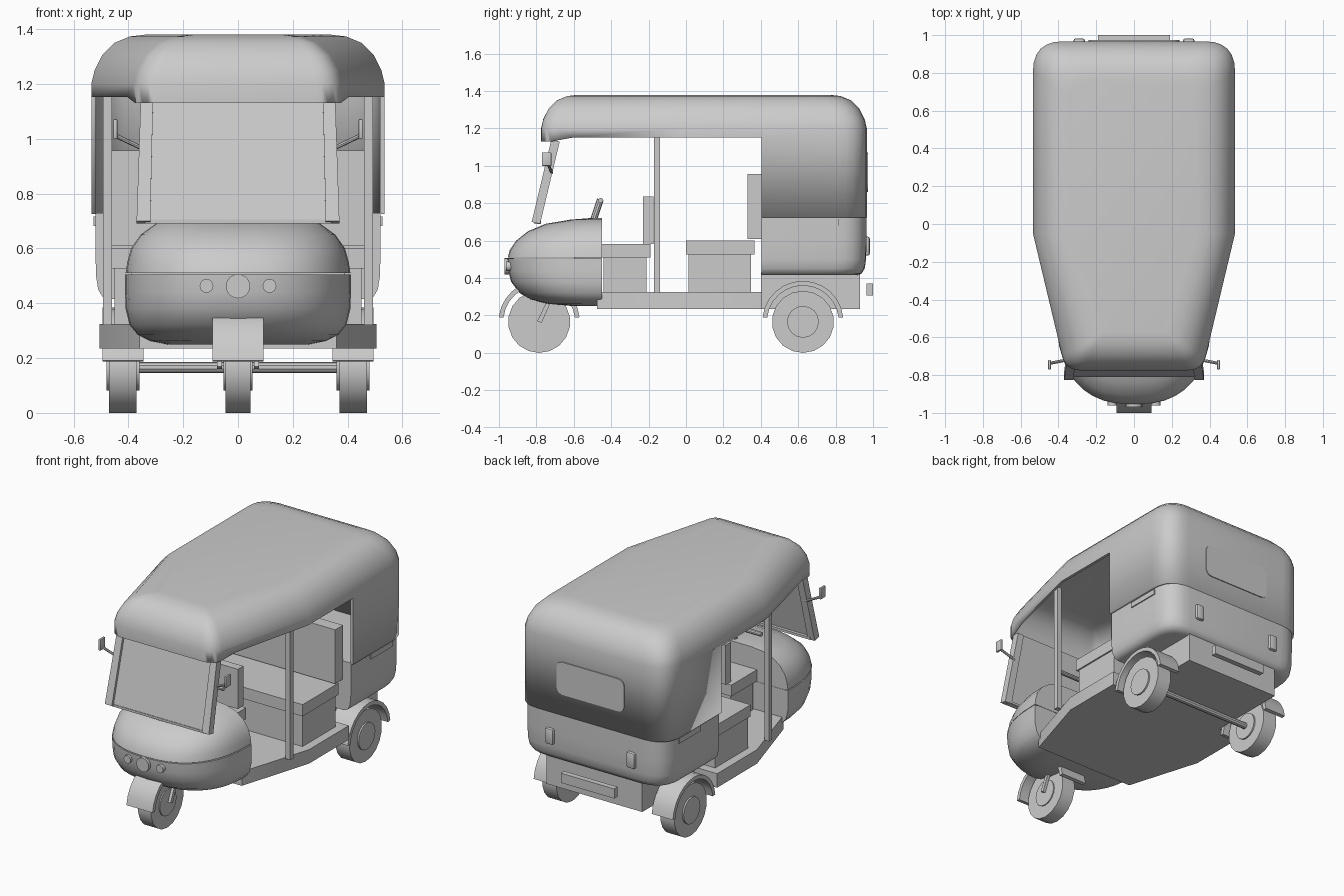
import bpy, bmesh, math
from mathutils import Vector

if "Cube" in bpy.data.objects:
    bpy.data.objects.remove(bpy.data.objects["Cube"])


def finish(name, bm, angle=35, recalc=True):
    if recalc:
        bmesh.ops.recalc_face_normals(bm, faces=bm.faces)
    me = bpy.data.meshes.new(name)
    bm.to_mesh(me)
    bm.free()
    ob = bpy.data.objects.new(name, me)
    bpy.context.collection.objects.link(ob)
    bpy.ops.object.select_all(action='DESELECT')
    ob.select_set(True)
    bpy.context.view_layer.objects.active = ob
    bpy.ops.object.shade_smooth_by_angle(angle=math.radians(angle))
    return ob


def loft(name, rings, bottom=True, top=True, angle=35):
    bm = bmesh.new()
    vs = [[bm.verts.new(p) for p in r] for r in rings]
    n = len(vs[0])
    for a, b in zip(vs, vs[1:]):
        for i in range(n):
            j = (i + 1) % n
            bm.faces.new((a[i], a[j], b[j], b[i]))
    if bottom:
        bm.faces.new(vs[0][::-1])
    if top:
        bm.faces.new(vs[-1])
    return finish(name, bm, angle)


def prism(name, yz, x0, x1):
    return loft(name, [[(x, y, z) for y, z in yz] for x in (x0, x1)])


def box(name, x, y, z, bevel=0.0):
    bm = bmesh.new()
    bmesh.ops.create_cube(bm, size=1)
    for v in bm.verts:
        v.co = [lo + (c + 0.5) * (hi - lo) for c, (lo, hi) in zip(v.co, (x, y, z))]
    if bevel:
        bmesh.ops.bevel(bm, geom=bm.edges[:], offset=bevel, segments=2, profile=0.5, affect='EDGES')
    return finish(name, bm)


def rod(name, a, b, r, n=10):
    a, b = Vector(a), Vector(b)
    bm = bmesh.new()
    bmesh.ops.create_cone(bm, cap_ends=True, segments=n, radius1=r, radius2=r, depth=(b - a).length)
    q = (b - a).to_track_quat('Z', 'Y')
    for v in bm.verts:
        v.co = q @ v.co + (a + b) / 2
    return finish(name, bm)


def fillet(corners, n=6):
    # corners: (u, v, cut distance); each rounded by a small curve
    out = []
    for i, (u, v, t) in enumerate(corners):
        p = Vector((u, v))
        if not t:
            out.append(p)
            continue
        a = (Vector(corners[i - 1][:2]) - p).normalized() * t
        b = (Vector(corners[(i + 1) % len(corners)][:2]) - p).normalized() * t
        out += [p + a * (1 - k / n) ** 2 + b * (k / n) ** 2 for k in range(n + 1)]
    return out


def mirror_plan(right):
    return right + [(-x, y, t) for x, y, t in reversed(right)]


# Canopy: rounded roof with rear wall, hollow, cut open at the sides and front
def canopy_ring(d, z):
    right = [(0.362 - d, -0.775 + d, max(0.08 - d * .4, .02)), (0.535 - d, -0.05, 0),
             (0.535 - d, 0.967 - d, max(0.16 - d * .3, .02))]
    return [(p.x, p.y, z) for p in fillet(mirror_plan(right))]


roof_profile = [(0, .725), (0, 1.2), (.012, 1.25), (.04, 1.305), (.085, 1.35), (.14, 1.373), (.2, 1.38)]
canopy = loft("canopy", [canopy_ring(d, z) for d, z in roof_profile], bottom=False)
cutter = prism("canopy_cutter", [(-1.2, .3), (.405, .3), (.405, 1.152), (-.6, 1.152),
                                 (-.72, 1.13), (-1.2, 1.13)], -1, 1)
cutter.hide_render = True
bpy.context.view_layer.objects.active = canopy
sol = canopy.modifiers.new("thickness", 'SOLIDIFY')
sol.thickness, sol.offset = 0.018, -1
cut = canopy.modifiers.new("opening", 'BOOLEAN')
cut.object, cut.operation, cut.solver = cutter, 'DIFFERENCE', 'EXACT'
for name in ("thickness", "opening"):
    with bpy.context.temp_override(object=canopy, active_object=canopy):
        bpy.ops.object.modifier_apply(modifier=name)
bpy.data.objects.remove(cutter)

# Rear lower body
def body_ring(d, z):
    right = [(0.52 - d, 0.405, 0), (0.52 - d, 0.965 - d, 0.16)]
    return [(p.x, p.y, z) for p in fillet(mirror_plan(right))]


loft("rear_body", [body_ring(d, z) for d, z in
                   [(.05, .415), (.025, .425), (.01, .45), (.002, .5), (0, .6), (0, .73)]], angle=50)
box("rear_chassis", (-.34, .34), (.4, .93), (.235, .43))
box("rear_bumper", (-.19, .19), (.965, 1.0), (.308, .37))

# Rear window panel
window = fillet([(-.24, .86, .05), (.24, .86, .05), (.24, 1.07, .05), (-.24, 1.07, .05)])
loft("rear_window", [[(p.x, y, p.y) for p in window] for y in (.955, .973)])

# Floor pan, tapering to the front
floor = [(.36, -.475), (.505, 0), (.505, .405), (-.505, .405), (-.505, 0), (-.36, -.475)]
loft("floor", [[(x, y, z) for x, y in floor] for z in (.235, .325)])


# Nose: stacked rounded layers, flat at the back
def nose_ring(z, w, front):
    n, ring = 20, []
    for i in range(n + 1):
        t = math.pi * i / n
        c, s = math.cos(t), abs(math.sin(t))
        ring.append((math.copysign(abs(c) ** (2 / 2.5), c) * w,
                     -.45 + (front + .45) * s ** (2 / 2.5), z))
    return ring


loft("nose_upper", [nose_ring(*k) for k in [
    (.51, .41, -.953), (.55, .404, -.942), (.60, .39, -.908), (.65, .355, -.845),
    (.69, .30, -.75), (.712, .23, -.62), (.72, .15, -.52)]], angle=50)
loft("nose_lower", [nose_ring(*k) for k in [
    (.25, .26, -.60), (.262, .32, -.74), (.285, .365, -.83), (.32, .395, -.89),
    (.38, .41, -.935), (.44, .412, -.95), (.505, .412, -.955)]], angle=50)
box("nose_seam", (-.39, .39), (-.6, -.452), (.50, .515))

# Headlamps
rod("headlamp", (0, -.92, .462), (0, -.97, .462), .044, 20)
for s in (-1, 1):
    rod("side_lamp", (s * .115, -.91, .463), (s * .115, -.962, .463), .025, 16)

# Windscreen and posts
loft("windscreen", [[(x, y + o, z) for x, y, z in
                     [(-.325, -.808, .70), (.325, -.808, .70), (.315, -.703, 1.14), (-.315, -.703, 1.14)]]
                    for o in (0, .012)])
box("windscreen_sill", (-.34, .34), (-.81, -.775), (.69, .705))
for s in (-1, 1):
    low = [(s * .32, -.825, .70), (s * .37, -.825, .70), (s * .37, -.78, .69), (s * .32, -.78, .69)]
    high = [(s * .31, -.72, 1.14), (s * .355, -.72, 1.14), (s * .355, -.675, 1.13), (s * .31, -.675, 1.13)]
    loft("windscreen_post", [low, high])
    rod("mirror_arm", (s * .345, -.718, .963), (s * .448, -.738, 1.012), .008, 8)
    mx = sorted((s * .44, s * .455))
    box("mirror", mx, (-.77, -.72), (1.0, 1.072), .004)

    # Side pillars, handles and tail lamps
    box("pillar", sorted((s * .46, s * .492)), (-.172, -.14), (.32, 1.17))
    box("side_handle", sorted((s * .51, s * .527)), (.6, .818), (.682, .716))
    box("tail_lamp", sorted((s * .26, s * .32)), (.945, .983), (.52, .622), .012)

# Seats
box("driver_seat_base", (-.17, .17), (-.44, -.21), (.32, .51))
box("driver_seat", (-.19, .19), (-.452, -.19), (.51, .583))
box("driver_backrest", (-.16, .16), (-.23, -.175), (.583, .837))
box("rear_seat_base", (-.45, .45), (.013, .347), (.32, .527))
box("rear_seat", (-.46, .46), (0, .365), (.527, .602))
box("rear_backrest", (-.46, .46), (.33, .41), (.61, .957))

# Handlebar
rod("steering_column", (0, -.505, .68), (0, -.458, .82), .018)
rod("handlebar", (-.22, -.456, .815), (.22, -.456, .815), .014)

# Wheels, hubs and fenders
def wheel(name, x, y, half, hub, fender):
    rod(name + "_wheel", (x - half, y, .166), (x + half, y, .166), .166, 18)
    rod(name + "_hub", (x - hub, y, .166), (x + hub, y, .166), .085, 16)
    ang = [math.radians(6 + 168 * i / 12) for i in range(13)]
    arc = [(y + r * math.cos(a), .168 + r * math.sin(a))
           for r, seq in ((.217, ang), (.192, ang[::-1])) for a in seq]
    prism(name + "_fender", arc, x - fender, x + fender)


wheel("front", 0, -.785, .046, .053, .093)
for s in (-1, 1):
    wheel("rear", s * .42, .625, .05, .06, .075)
    fx = sorted((s * .058, s * .076))
    prism("front_fork", [(-.795, .17), (-.772, .16), (-.71, .3), (-.733, .3)], *fx)
rod("rear_axle", (-.4, .625, .166), (.4, .625, .166), .02)
